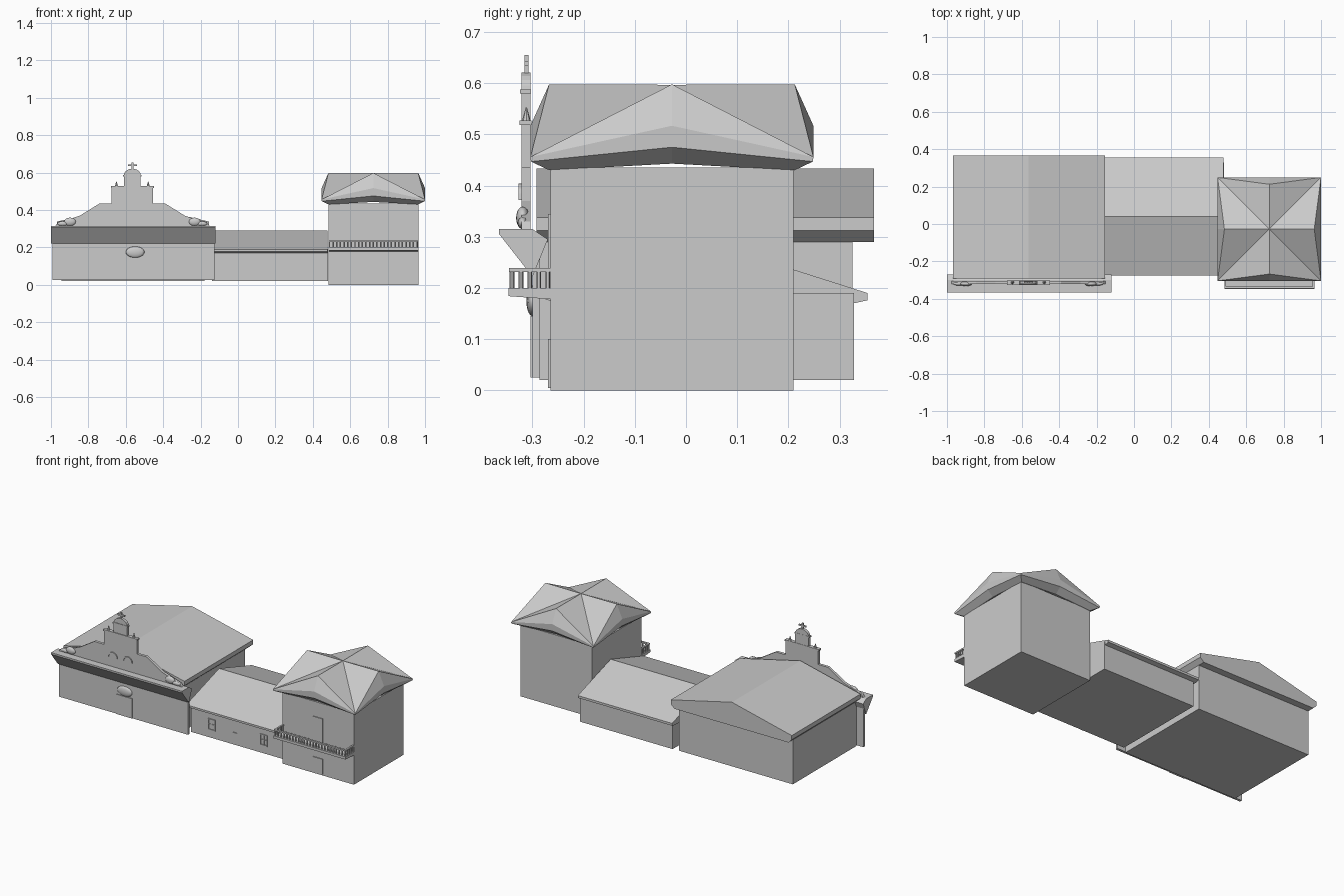
import bpy, bmesh, math
from mathutils import Matrix, Vector

if "Cube" in bpy.data.objects:
    bpy.data.objects.remove(bpy.data.objects["Cube"])

grey = bpy.data.materials.new("plain_grey")
grey.diffuse_color = (0.6, 0.6, 0.6, 1)
grey.use_nodes = True
grey.node_tree.nodes["Principled BSDF"].inputs["Base Color"].default_value = grey.diffuse_color


def finish(name, bm, smooth=False):
    bmesh.ops.recalc_face_normals(bm, faces=bm.faces)
    me = bpy.data.meshes.new(name)
    bm.to_mesh(me)
    bm.free()
    me.materials.append(grey)
    ob = bpy.data.objects.new(name, me)
    bpy.context.collection.objects.link(ob)
    if smooth:
        for p in me.polygons:
            p.use_smooth = True
    return ob


def add_box(bm, x0, x1, y0, y1, z0, z1):
    m = Matrix.Translation(((x0 + x1) / 2, (y0 + y1) / 2, (z0 + z1) / 2))
    bmesh.ops.create_cube(bm, size=1, matrix=m @ Matrix.Diagonal((x1 - x0, y1 - y0, z1 - z0, 1)))


def boxes(name, *dims):
    bm = bmesh.new()
    for d in dims:
        add_box(bm, *d)
    return finish(name, bm)


def prism(name, pts, axis, a, b):
    """Extrude a 2D profile along x (pts = y,z) or y (pts = x,z)."""
    bm = bmesh.new()
    put = (lambda t, p: (t, p[0], p[1])) if axis == 'x' else (lambda t, p: (p[0], t, p[1]))
    r0, r1 = ([bm.verts.new(put(t, p)) for p in pts] for t in (a, b))
    bm.faces.new(r0)
    bm.faces.new(r1)
    for i in range(len(pts)):
        j = (i + 1) % len(pts)
        bm.faces.new((r0[i], r0[j], r1[j], r1[i]))
    return finish(name, bm)


def ellipsoid(name, loc, size):
    bm = bmesh.new()
    bmesh.ops.create_uvsphere(bm, u_segments=16, v_segments=10, radius=1,
                              matrix=Matrix.Translation(loc) @ Matrix.Diagonal((*size, 1)))
    return finish(name, bm, True)


# ---- church on the left ----
CX = -0.565
boxes("church_body", (-0.945, -0.18, -0.286, 0.325, 0.02, 0.31))
boxes("church_front_wall", (-0.992, -0.125, -0.30, -0.285, 0.025, 0.29))
prism("church_roof", [(CX, 0.433), (-0.155, 0.338), (-0.155, 0.312), (-0.18, 0.29),
                      (-0.945, 0.29), (-0.967, 0.312), (-0.967, 0.338)], 'y', -0.292, 0.367)
prism("church_cornice", [(-0.30, 0.222), (-0.365, 0.305), (-0.365, 0.315),
                         (-0.30, 0.315), (-0.27, 0.295)], 'x', -1.0, -0.12)

# stepped pediment with a round-topped bell wall
half = [(0.42, 0.305), (0.40, 0.33), (0.28, 0.37), (0.175, 0.435), (0.11, 0.435),
        (0.11, 0.525), (0.045, 0.525), (0.045, 0.585)]
arch = [(0.045 * math.cos(t), 0.585 + 0.036 * math.sin(t))
        for t in (math.pi * k / 10 for k in range(1, 10))]
outline = half + arch + [(-x, z) for x, z in reversed(half)]
prism("pediment", [(CX + x, z) for x, z in outline], 'y', -0.321, -0.304)

# ledges on the pediment steps
boxes("pediment_ledges", (CX - 0.115, CX + 0.115, -0.325, -0.302, 0.518, 0.527),
      (CX - 0.05, CX + 0.05, -0.324, -0.303, 0.58, 0.588))

# cross on top
boxes("cross", (CX - 0.005, CX + 0.005, -0.316, -0.308, 0.615, 0.655),
      (CX - 0.024, CX + 0.024, -0.316, -0.308, 0.634, 0.643))

for s in (-1, 1):
    # finial, scroll and niche arch on each side of the pediment
    bm = bmesh.new()
    bmesh.ops.create_cone(bm, cap_ends=True, segments=8, radius1=0.009, radius2=0.001, depth=0.028,
                          matrix=Matrix.Translation((CX + s * 0.085, -0.312, 0.539)))
    finish("finial", bm)
    ellipsoid("scroll", (CX + s * 0.333, -0.319, 0.337), (0.032, 0.013, 0.022))
    ellipsoid("scroll_tail", (CX + s * 0.372, -0.319, 0.327), (0.03, 0.01, 0.012))
    ring = [(r * math.cos(t), r * math.sin(t)) for r, ks in ((0.032, range(9)), (0.026, range(8, -1, -1)))
            for t in (math.pi * k / 8 for k in ks)]
    prism("niche_arch", [(CX + s * 0.05 + x, 0.372 + z) for x, z in ring], 'y', -0.327, -0.32)

# oval shell ornament and door on the front wall
ellipsoid("shell_ornament", (-0.55, -0.30, 0.175), (0.05, 0.012, 0.03))
boxes("church_door", (-0.605, -0.50, -0.304, -0.299, 0.025, 0.145))

# ---- low middle wing ----
boxes("wing_walls", (-0.14, 0.482, -0.25, 0.328, 0.02, 0.19))
prism("wing_roof", [(-0.275, 0.19), (0.04, 0.29), (0.355, 0.19), (0.355, 0.176),
                    (0.328, 0.17), (-0.25, 0.17), (-0.275, 0.178)], 'x', -0.155, 0.478)
boxes("wing_door", (0.14, 0.17, -0.254, -0.249, 0.022, 0.095))
for x in (0.0, 0.35):
    x0, x1 = x - 0.024, x + 0.024
    boxes("wing_window", (x0, x0 + 0.005, -0.256, -0.249, 0.068, 0.135),
          (x1 - 0.005, x1, -0.256, -0.249, 0.068, 0.135),
          (x0, x1, -0.256, -0.249, 0.13, 0.135), (x0, x1, -0.256, -0.249, 0.068, 0.073),
          (x - 0.002, x + 0.002, -0.254, -0.249, 0.07, 0.133),
          (x0, x1, -0.254, -0.249, 0.1, 0.104))

# ---- tower on the right ----
TX, TY = 0.7235, -0.0275
boxes("tower_walls", (0.483, 0.964, -0.265, 0.21, 0.0, 0.435))
boxes("tower_doors", (0.69, 0.755, -0.27, -0.264, 0.2, 0.345),
      (0.69, 0.755, -0.27, -0.264, 0.005, 0.1))

# star-shaped roof: two crossing ridges, raised eaves in the middle of each side
bm = bmesh.new()


def ring8(r, z_corner, z_mid):
    vs = []
    for k in range(8):
        ux, uy = round(math.cos(k * math.pi / 4)), round(math.sin(k * math.pi / 4))
        vs.append(bm.verts.new((TX + ux * r, TY + uy * r, z_corner if k % 2 else z_mid)))
    return vs


wall, low, top = ring8(0.2395, 0.43, 0.443), ring8(0.2755, 0.447, 0.475), ring8(0.2765, 0.456, 0.517)
peak = bm.verts.new((TX, TY, 0.597))
ends = [bm.verts.new((TX + round(math.cos(k * math.pi / 2)) * 0.24,
                      TY + round(math.sin(k * math.pi / 2)) * 0.24, 0.598)) for k in range(4)]
bm.faces.new(wall)
for k in range(8):
    j = (k + 1) % 8
    bm.faces.new((wall[k], wall[j], low[j], low[k]))
    bm.faces.new((low[k], low[j], top[j], top[k]))
    # slope beside each ridge end, then the slope up to the middle
    end = ends[(k if k % 2 == 0 else j) // 2]
    corner = top[k] if k % 2 else top[j]
    bm.faces.new((top[k], top[j], end))
    bm.faces.new((corner, end, peak))
finish("tower_roof", bm)

# balcony with balusters
prism("balcony_floor", [(-0.347, 0.184), (-0.347, 0.2), (-0.264, 0.2), (-0.264, 0.178)],
      'x', 0.483, 0.964)
boxes("balcony_rail", (0.483, 0.964, -0.346, -0.334, 0.231, 0.239),
      (0.483, 0.493, -0.346, -0.264, 0.231, 0.239), (0.954, 0.964, -0.346, -0.264, 0.231, 0.239))
bm = bmesh.new()
spots = [(0.489 + i * 0.0195, -0.34) for i in range(25)]
spots += [(x, -0.34 + i * 0.0175) for x in (0.488, 0.959) for i in range(1, 5)]
for x, y in spots:
    bmesh.ops.create_cone(bm, cap_ends=True, segments=6, radius1=0.0045, radius2=0.0045,
                          depth=0.034, matrix=Matrix.Translation((x, y, 0.216)))
finish("balusters", bm)
